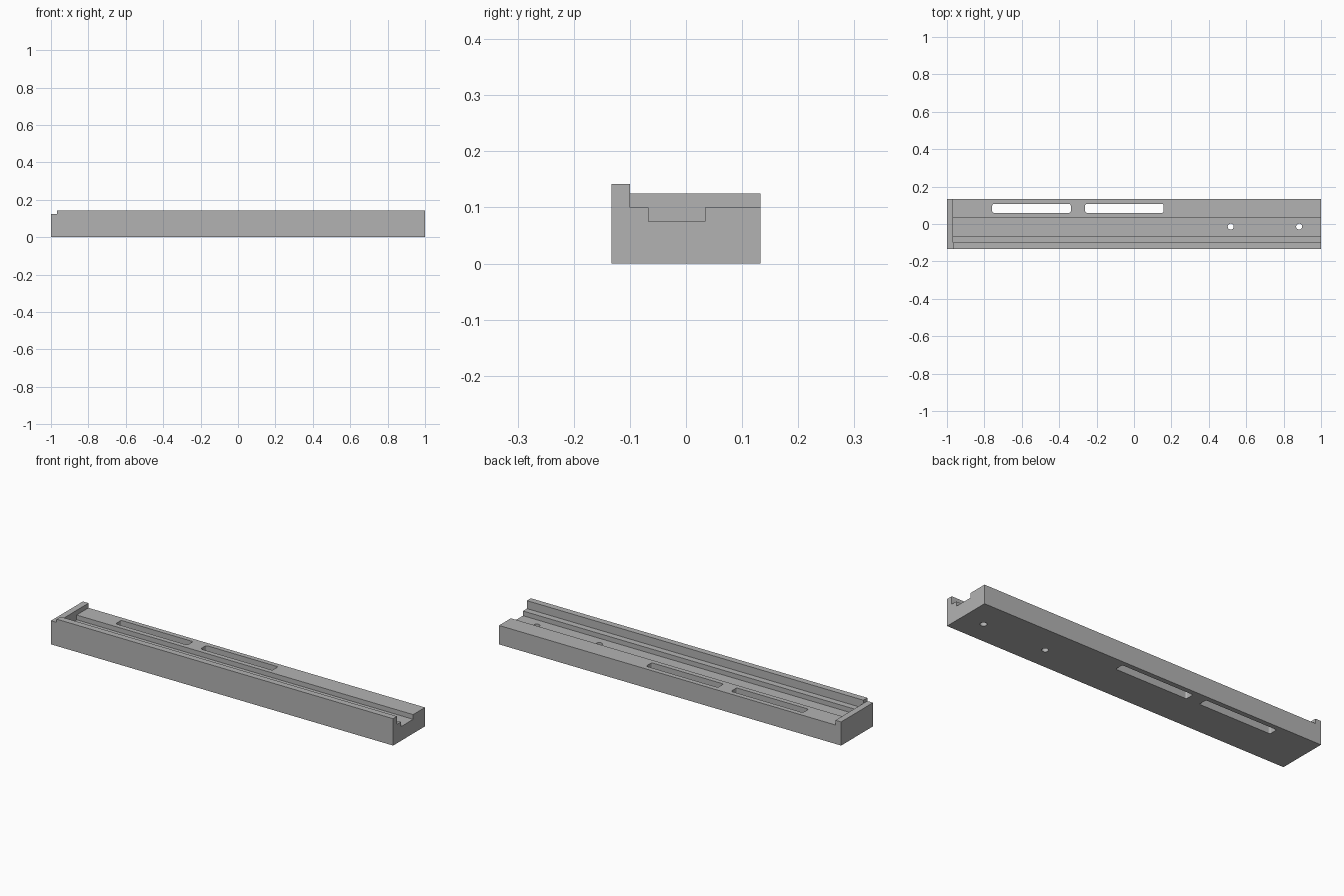
import bpy, bmesh
from mathutils import Matrix, Vector

if "Cube" in bpy.data.objects:
    bpy.data.objects.remove(bpy.data.objects["Cube"], do_unlink=True)

grey = bpy.data.materials.new("plain grey")
grey.use_nodes = True
grey.diffuse_color = (0.45, 0.45, 0.45, 1)
grey.node_tree.nodes["Principled BSDF"].inputs["Base Color"].default_value = grey.diffuse_color


def make_object(name, bm):
    bmesh.ops.recalc_face_normals(bm, faces=bm.faces)
    mesh = bpy.data.meshes.new(name)
    bm.to_mesh(mesh)
    bm.free()
    mesh.materials.append(grey)
    obj = bpy.data.objects.new(name, mesh)
    bpy.context.collection.objects.link(obj)
    return obj


def box(name, low, high, rounding=0):
    low, high = Vector(low), Vector(high)
    bm = bmesh.new()
    bmesh.ops.create_cube(bm, size=1, matrix=Matrix.LocRotScale(
        (low + high) / 2, None, high - low))
    if rounding:
        upright = [e for e in bm.edges
                   if abs(e.verts[0].co.z - e.verts[1].co.z) > 0.1]
        bmesh.ops.bevel(bm, geom=upright, offset=rounding, segments=3,
                        profile=0.5, affect='EDGES')
    return make_object(name, bm)


def cylinder(name, x, y, radius):
    bm = bmesh.new()
    bmesh.ops.create_cone(bm, cap_ends=True, segments=24, radius1=radius,
                          radius2=radius, depth=1, matrix=Matrix.Translation((x, y, 0)))
    return make_object(name, bm)


def combine(target, tool, operation):
    mod = target.modifiers.new(operation, 'BOOLEAN')
    mod.object, mod.operation, mod.solver = tool, operation, 'EXACT'
    graph = bpy.context.evaluated_depsgraph_get()
    mesh = bpy.data.meshes.new_from_object(target.evaluated_get(graph))
    target.modifiers.clear()
    target.data = mesh
    bpy.data.objects.remove(tool, do_unlink=True)


HALF = 0.133      # half of the depth
WALL = -0.967     # inner face of the end wall

# Channel body: stepped cross-section swept along the length
profile = [(-HALF, 0), (HALF, 0), (HALF, 0.1), (0.034, 0.1), (0.034, 0.075),
           (-0.067, 0.075), (-0.067, 0.1), (-0.1, 0.1), (-0.1, 0.142), (-HALF, 0.142)]
bm = bmesh.new()
section = bm.faces.new([bm.verts.new((WALL, y, z)) for y, z in profile])
swept = bmesh.ops.extrude_face_region(bm, geom=[section], use_keep_orig=True)
bmesh.ops.translate(bm, vec=(1 - WALL, 0, 0), verts=[
    v for v in swept["geom"] if isinstance(v, bmesh.types.BMVert)])
rail = make_object("channel_rail", bm)

# Closed end wall, lower than the front lip
combine(rail, box("end_wall", (-1, -HALF, 0), (WALL, HALF, 0.125)), 'UNION')

# Two long slots through the back ledge
for x in (-0.758, -0.261):
    combine(rail, box("slot_cutter", (x, 0.06, -0.2), (x + 0.42, 0.107, 0.3), 0.008),
            'DIFFERENCE')

# Two screw holes through the groove floor
for x in (0.517, 0.883):
    combine(rail, cylinder("hole_cutter", x, -0.014, 0.016), 'DIFFERENCE')
